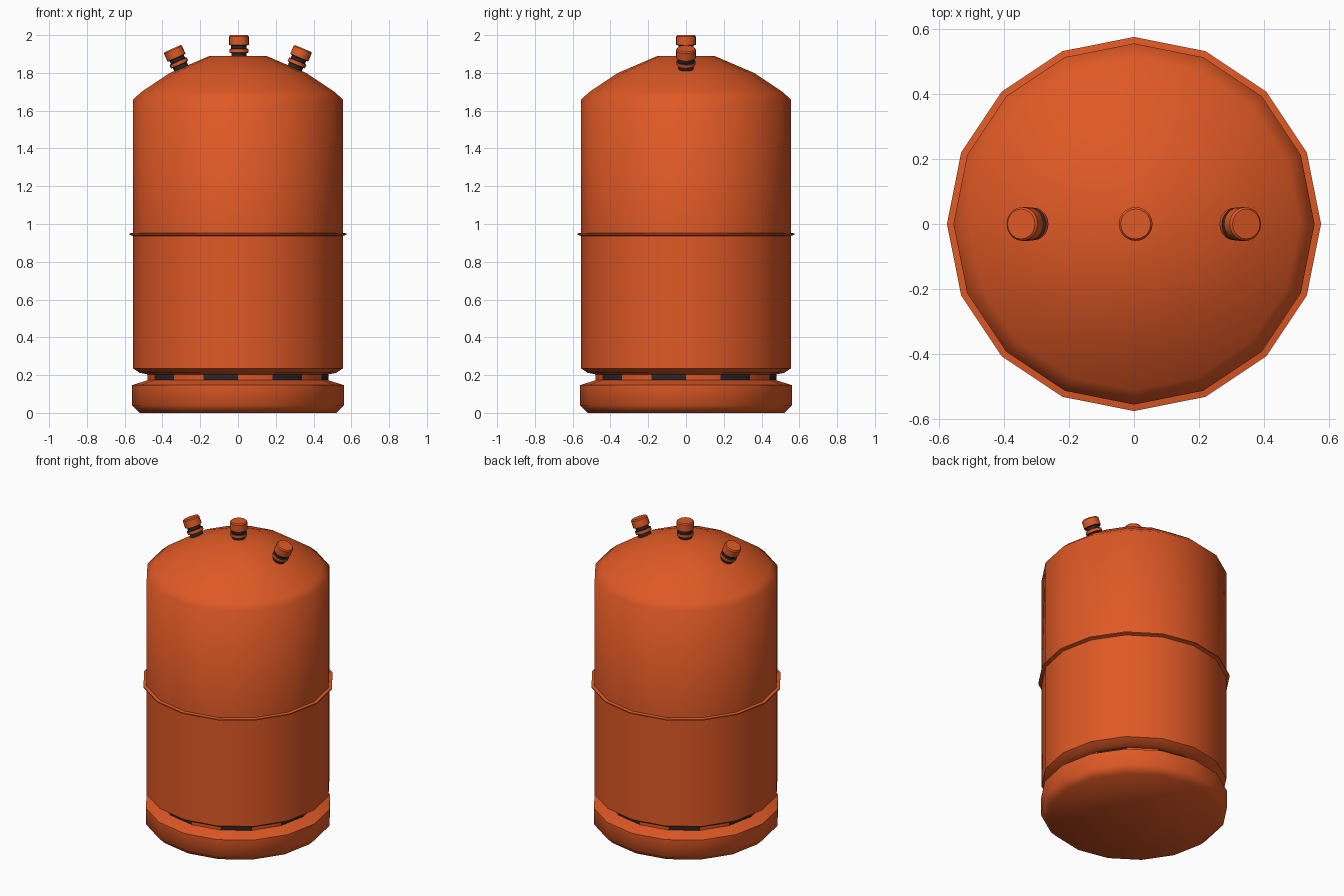
import bpy, bmesh, math
from mathutils import Matrix

if "Cube" in bpy.data.objects:
    bpy.data.objects.remove(bpy.data.objects["Cube"])


def material(name, rgb):
    m = bpy.data.materials.new(name)
    m.diffuse_color = (*rgb, 1)
    m.use_nodes = True
    m.node_tree.nodes["Principled BSDF"].inputs["Base Color"].default_value = m.diffuse_color
    return m


ORANGE = material("orange paint", (0.74, 0.10, 0.019))
DARK = material("dark grey", (0.02, 0.02, 0.022))


def lathe(name, profile, sides, is_dark, matrix=Matrix(), angle=40):
    """Spin an (r, z) profile, listed bottom to top, into a capped solid.
    is_dark(band, side) picks the faces that are dark."""
    bm = bmesh.new()
    rings = []
    for r, z in profile:
        rings.append([bm.verts.new((r * math.cos(math.tau * k / sides),
                                    r * math.sin(math.tau * k / sides), z))
                      for k in range(sides)])
    for i in range(len(rings) - 1):
        lo, hi = rings[i], rings[i + 1]
        for k in range(sides):
            n = (k + 1) % sides
            f = bm.faces.new((lo[k], lo[n], hi[n], hi[k]))
            f.material_index = int(is_dark(i, k))
    bm.faces.new(rings[0][::-1])
    bm.faces.new(rings[-1])
    bm.transform(matrix)
    me = bpy.data.meshes.new(name)
    bm.to_mesh(me)
    bm.free()
    me.materials.append(ORANGE)
    me.materials.append(DARK)
    ob = bpy.data.objects.new(name, me)
    bpy.context.collection.objects.link(ob)
    bpy.ops.object.select_all(action='DESELECT')
    ob.select_set(True)
    bpy.context.view_layer.objects.active = ob
    bpy.ops.object.shade_smooth_by_angle(angle=math.radians(angle))
    return ob


def plain(band, side):
    return False


# Tank with rounded bottom edge, seam flange and stepped dome
lathe("tank", [(0.475, 0.203), (0.52, 0.212), (0.555, 0.235),
               (0.555, 0.937), (0.575, 0.943), (0.575, 0.950), (0.555, 0.953),
               (0.555, 1.66), (0.51, 1.70), (0.36, 1.80), (0.15, 1.89)],
      16, plain, angle=50)

# Foot ring, with a recessed neck whose alternate faces are dark vents
lathe("foot_ring", [(0.52, 0.0), (0.56, 0.04), (0.56, 0.147),
                    (0.478, 0.173), (0.478, 0.206)],
      16, lambda band, side: band == 3 and side % 2 == 1, angle=50)

# Three valves: stem, collar, groove and cap
VALVE = [(0.04, -0.02), (0.04, 0.015), (0.05, 0.017), (0.05, 0.036),
         (0.041, 0.039), (0.041, 0.055), (0.052, 0.058), (0.052, 0.103),
         (0.046, 0.11)]
for name, x, z, tilt in (("left_valve", -0.302, 1.828, -24),
                         ("centre_valve", 0.005, 1.89, 0),
                         ("right_valve", 0.302, 1.828, 23)):
    lathe(name, VALVE, 20, lambda band, side: band in (0, 1, 3, 4, 5),
          Matrix.Translation((x, 0, z)) @ Matrix.Rotation(math.radians(tilt), 4, 'Y'))
